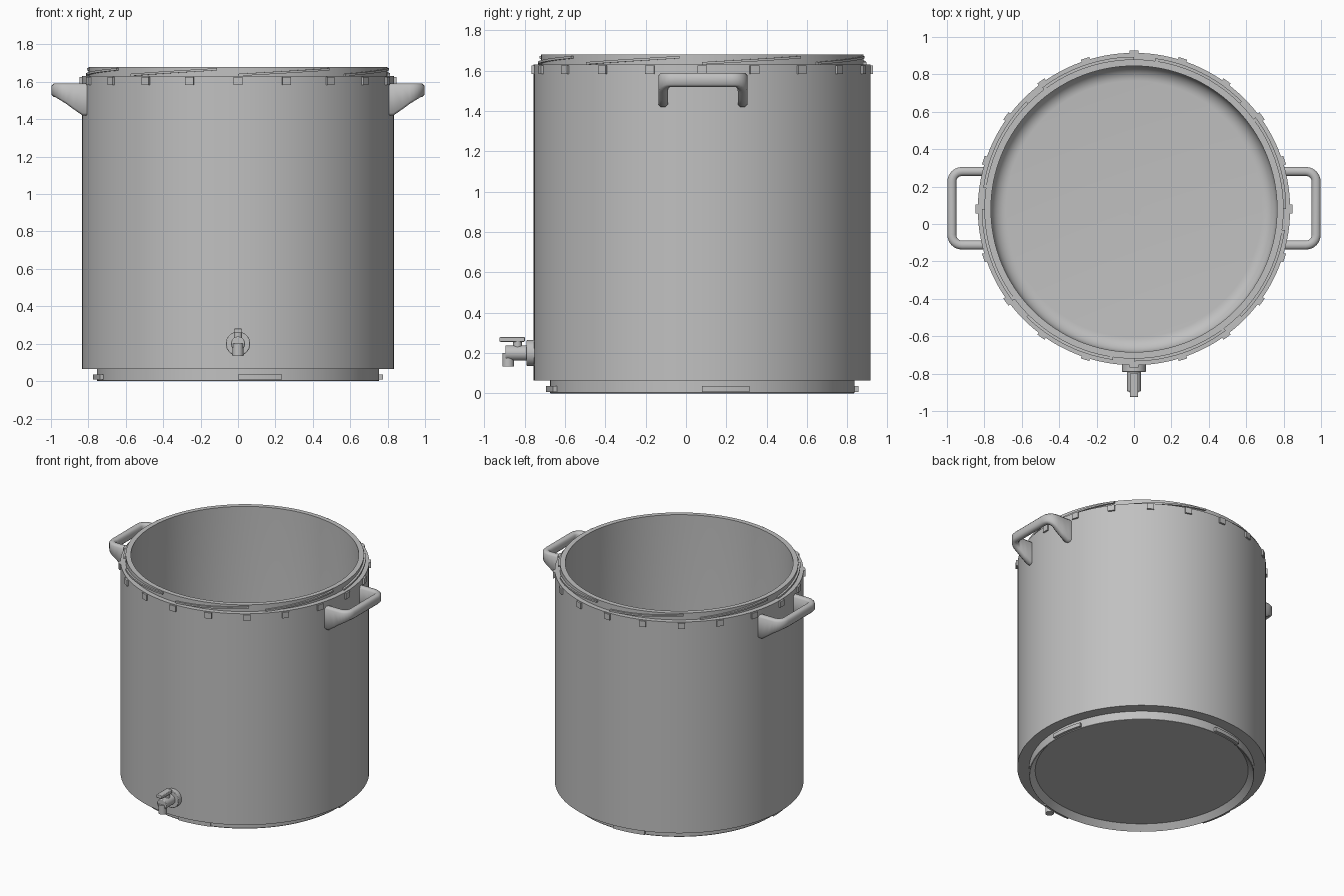
import bpy, bmesh
from math import sin, cos, pi, radians
from mathutils import Matrix, Vector

cube = bpy.data.objects.get("Cube")
if cube:
    bpy.data.objects.remove(cube, do_unlink=True)

CY = 0.08          # pot axis sits slightly behind the origin
R = 0.835          # outer wall radius

steel = bpy.data.materials.new("brushed steel grey")
steel.use_nodes = True
GREY = (0.53, 0.53, 0.53, 1)
steel.diffuse_color = GREY
steel.node_tree.nodes["Principled BSDF"].inputs["Base Color"].default_value = GREY


def finish(name, bm, bevel=0, segments=2):
    bmesh.ops.recalc_face_normals(bm, faces=bm.faces[:])
    mesh = bpy.data.meshes.new(name)
    bm.to_mesh(mesh)
    bm.free()
    mesh.materials.append(steel)
    mesh.shade_smooth()
    mesh.set_sharp_from_angle(angle=radians(35))
    ob = bpy.data.objects.new(name, mesh)
    bpy.context.collection.objects.link(ob)
    if bevel:
        mod = ob.modifiers.new("soft edges", 'BEVEL')
        mod.width, mod.segments = bevel, segments
        mod.limit_method = 'ANGLE'
    return ob


def polar(r, a, z):
    """Point around the pot axis; angle 0 is the front, growing towards +x."""
    return Vector((r * sin(a), CY - r * cos(a), z))


def lathe(name, profile, n=128):
    bm = bmesh.new()
    rings = []
    for r, z in profile:
        if r == 0:
            rings.append([bm.verts.new((0, CY, z))] * n)
        else:
            rings.append([bm.verts.new(polar(r, 2 * pi * i / n, z)) for i in range(n)])
    for a, b in zip(rings, rings[1:]):
        for i in range(n):
            j = (i + 1) % n
            bm.faces.new(list(dict.fromkeys((a[i], a[j], b[j], b[i]))))
    return finish(name, bm)


def sweep(bm, sections):
    """Skin a list of equal sections and cap both ends."""
    loops = [[bm.verts.new(p) for p in s] for s in sections]
    for a, b in zip(loops, loops[1:]):
        for i in range(len(a)):
            j = (i + 1) % len(a)
            bm.faces.new((a[i], a[j], b[j], b[i]))
    bm.faces.new(loops[0])
    bm.faces.new(loops[-1])


def arc_blocks(name, starts, span, r0, r1, z, height, rise=0, steps=12):
    """Curved bars around the pot, optionally climbing like a thread."""
    bm = bmesh.new()
    for start in starts:
        sections = []
        for k in range(steps + 1):
            t = k / steps
            a, low = radians(start + span * t), z + rise * t
            sections.append([polar(r0, a, low), polar(r1, a, low),
                             polar(r1, a, low + height), polar(r0, a, low + height)])
        sweep(bm, sections)
    return finish(name, bm)


def cylinder(name, radius, start, end, n=32, bevel=0):
    start, end = Vector(start), Vector(end)
    axis = end - start
    turn = axis.to_track_quat('Z', 'Y').to_matrix().to_4x4()
    bm = bmesh.new()
    bmesh.ops.create_cone(bm, cap_ends=True, segments=n, radius1=radius, radius2=radius,
                          depth=axis.length,
                          matrix=Matrix.Translation((start + end) / 2) @ turn)
    return finish(name, bm, bevel)


def box(name, centre, size, bevel=0):
    bm = bmesh.new()
    bmesh.ops.create_cube(bm, size=1, matrix=Matrix.Translation(centre)
                          @ Matrix.Diagonal((*size, 1)))
    return finish(name, bm, bevel)


# Pot shell: hollow foot, outer wall, neck, inside wall, rounded inner floor
FLOOR, FILLET, INNER = 0.08, 0.08, 0.765
fillet = [(INNER - FILLET + FILLET * cos(a), FLOOR + FILLET - FILLET * sin(a))
          for a in (pi / 2 * k / 8 for k in range(9))]
lathe("pot_shell", [(0, 0.04), (0.715, 0.04), (0.752, 0), (0.755, 0.004), (0.755, 0.065),
                    (R, 0.065), (R, 1.63), (0.80, 1.63), (0.80, 1.68), (INNER, 1.68)]
      + fillet + [(0, FLOOR)])
cylinder("floor_centre_disc", 0.04, (0, CY, FLOOR - 0.01), (0, CY, FLOOR + 0.004))

# Thread ribs on the neck, locking lugs on the foot, notches under the rim
arc_blocks("neck_thread_ribs", range(0, 360, 45), 37, 0.79, 0.814, 1.631, 0.012, 0.03)
arc_blocks("foot_lugs", range(0, 360, 90), 17.6, 0.745, 0.775, 0.008, 0.028)
arc_blocks("rim_notches", [18 * k - 1.6 for k in range(20)], 3.2,
           R - 0.01, R + 0.012, 1.583, 0.043, steps=2)

# Side handles: a rounded U whose arms deepen towards the wall
W, OUT, HALF, BEND = 0.024, 0.974, 0.197, 0.055


def handle(name, side):
    half = [(x, HALF, 1, 0) for x in (0.79, 0.83, 0.88)]
    for k in range(7):
        a = pi / 2 * k / 6
        half.append((OUT - BEND + BEND * sin(a), HALF - BEND + BEND * cos(a), cos(a), sin(a)))
    path = [(x, y, ny, nx) for x, y, ny, nx in half]
    path += [(x, -y, -ny, nx) for x, y, ny, nx in reversed(half)]
    sections = []
    for x, y, ny, nx in path:
        low = 1.52 - 0.1 * min(1, max(0, (OUT - 0.005 - x) / 0.135))
        corners = []
        c = 0.013
        for off, z in ((W - c, low), (W, low + c), (W, 1.59 - c), (W - c, 1.59),
                       (c - W, 1.59), (-W, 1.59 - c), (-W, low + c), (c - W, low)):
            corners.append((side * (x + nx * off), CY + 0.004 + y + ny * off, z))
        sections.append(corners)
    bm = bmesh.new()
    sweep(bm, sections)
    ob = finish(name, bm)
    ob.data.set_sharp_from_angle(angle=radians(60))


handle("left_handle", 1)
handle("right_handle", -1)

# Drain tap at the lower front
cylinder("tap_flange", 0.065, (0, -0.74, 0.2), (0, -0.79, 0.2), bevel=0.004)
cylinder("tap_barrel", 0.038, (0, -0.77, 0.2), (0, -0.895, 0.2), bevel=0.004)
cylinder("tap_spout", 0.029, (0, -0.882, 0.2), (0, -0.882, 0.133))
cylinder("tap_stem", 0.022, (0, -0.835, 0.2), (0, -0.835, 0.262))
box("tap_lever", (0, -0.862, 0.268), (0.045, 0.125, 0.024), bevel=0.004)
